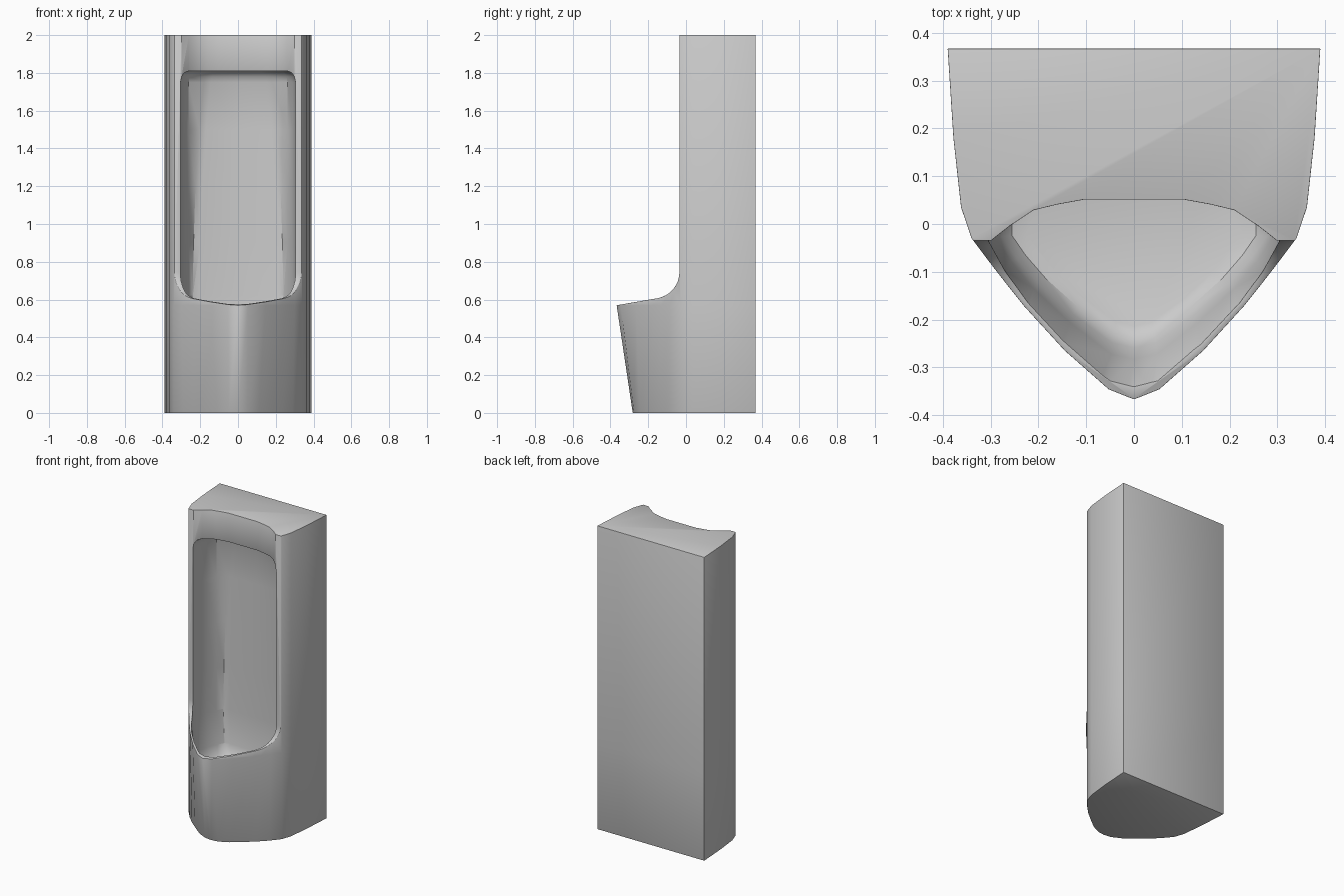
import bpy, bmesh, math

if "Cube" in bpy.data.objects:
    bpy.data.objects.remove(bpy.data.objects["Cube"])


def loft(name, rings):
    """Skin a closed solid through rings of equal point count."""
    bm = bmesh.new()
    loops = [[bm.verts.new(p) for p in r] for r in rings]
    n = len(loops[0])
    for a, b in zip(loops, loops[1:]):
        for i in range(n):
            j = (i + 1) % n
            bm.faces.new((a[i], a[j], b[j], b[i]))
    bm.faces.new(loops[0])
    bm.faces.new(loops[-1])
    bmesh.ops.recalc_face_normals(bm, faces=bm.faces)
    me = bpy.data.meshes.new(name)
    bm.to_mesh(me)
    bm.free()
    ob = bpy.data.objects.new(name, me)
    bpy.context.collection.objects.link(ob)
    return ob


def mirrored(half, z):
    """Plan outline from its right half, listed centre-front to back."""
    left = [(-x, y) for x, y in reversed(half) if x > 1e-6]
    return [(x, y, z) for x, y in half + left]


def apply(ob, mod):
    bpy.ops.object.select_all(action='DESELECT')
    ob.select_set(True)
    bpy.context.view_layer.objects.active = ob
    bpy.ops.object.modifier_apply(modifier=mod.name)


def cut(ob, cutter):
    cutter.hide_render = True
    mod = ob.modifiers.new("cut", 'BOOLEAN')
    mod.operation = 'DIFFERENCE'
    mod.solver = 'EXACT'
    mod.object = cutter
    apply(ob, mod)
    bpy.data.objects.remove(cutter)


# outer body: pointed front that leans outward up to the rim
sides = [(.34, -.03), (.362, .035), (.378, .18), (.39, .367)]
foot = [(0, -.282), (.05, -.275), (.11, -.245), (.18, -.19), (.235, -.145), (.29, -.09)]
rim = [(0, -.367), (.053, -.346), (.145, -.265), (.23, -.172), (.262, -.132), (.30, -.083)]
body = loft("urinal_body", [mirrored(foot + sides, 0),
                            mirrored(rim + sides, .57),
                            mirrored(rim + sides, 2)])

# side profile clears the space above the rim, with a curved corner
arc = [(-.175 + .14 * math.cos(a), .745 - .14 * math.sin(a))
       for a in [math.radians(d) for d in range(0, 81, 10)]]
profile = [(-1, 2.3), (-.035, 2.3)] + arc + [(-.367, .57), (-1, .465)]
cut(body, loft("front_cutter", [[(x, y, z) for y, z in profile] for x in (-1, 1)]))

# hollow bowl and back recess
def section(z, sx, sf, back, flat):
    front = [(0, -.345), (.05, -.332), (.14, -.252), (.22, -.165), (.27, -.095), (.304, -.035)]
    half = [(x * sx, y * sf) for x, y in front]
    half += [(.303 * sx, .02), (.29 * sx, back * .42), (.262 * sx, back * .74),
             ((flat + .035) * sx, back * .95), (flat * sx, back), (0, back)]
    return mirrored(half, z)


cut(body, loft("recess_cutter", [
    section(.30, .74, .62, .12, .19),
    section(.31, .84, .69, .155, .195),
    section(.34, .91, .75, .18, .20),
    section(.40, .955, .82, .195, .205),
    section(.62, 1, 1.03, .20, .205),
    section(.90, 1, 1.03, .20, .20),
    section(1.20, 1, 1.03, .20, .19),
    section(1.50, 1, 1.03, .20, .17),
    section(1.75, 1, 1.03, .20, .145),
    section(1.78, .98, 1.03, .19, .14),
    section(1.80, .94, 1.03, .175, .14),
    section(1.81, .86, 1.03, .15, .14)]))

# shallow cove across the upper front
cove = [(0, -.3), (.302, -.3), (.302, -.037), (.26, -.004), (.21, .029), (.16, .041), (.105, .051), (0, .051)]
cut(body, loft("cove_cutter", [mirrored(cove, z) for z in (1.6, 2.3)]))

# softened edges
bev = body.modifiers.new("soft_edges", 'BEVEL')
bev.width = .006
bev.segments = 2
bev.limit_method = 'ANGLE'
bev.angle_limit = math.radians(45)
apply(body, bev)
bpy.ops.object.shade_smooth_by_angle(angle=math.radians(35))
